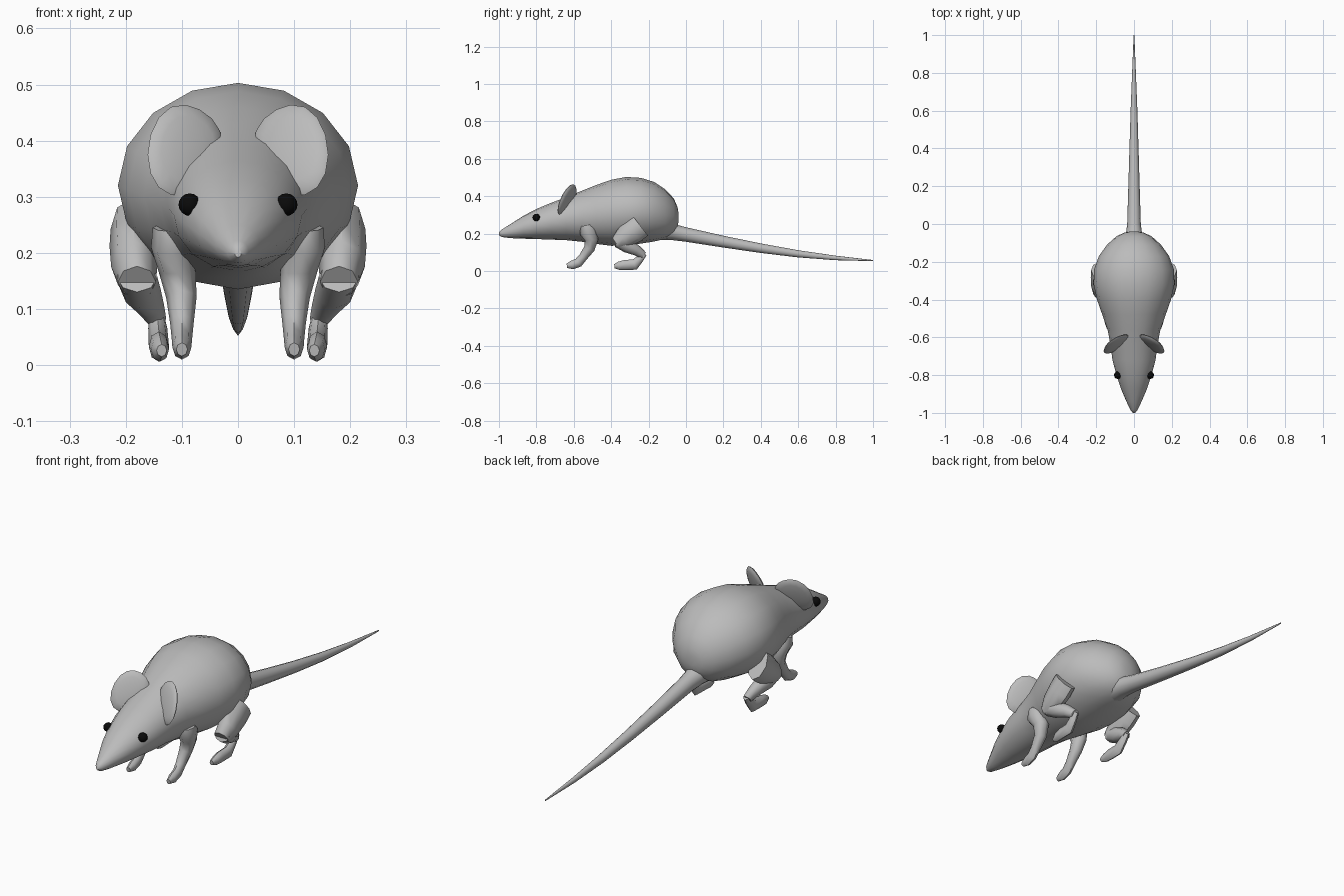
import bpy, bmesh, math
from mathutils import Vector, Matrix

cube = bpy.data.objects.get("Cube")
if cube:
    bpy.data.objects.remove(cube, do_unlink=True)


def material(name, rgb):
    m = bpy.data.materials.new(name)
    m.use_nodes = True
    m.diffuse_color = (*rgb, 1)
    m.node_tree.nodes["Principled BSDF"].inputs["Base Color"].default_value = (*rgb, 1)
    return m


FUR = material("grey fur", (0.5, 0.5, 0.5))
BLACK = material("black eye", (0.003, 0.003, 0.003))


def finish(name, bm, mat, angle=50):
    bmesh.ops.recalc_face_normals(bm, faces=bm.faces)
    me = bpy.data.meshes.new(name)
    bm.to_mesh(me)
    bm.free()
    me.materials.append(mat)
    ob = bpy.data.objects.new(name, me)
    bpy.context.collection.objects.link(ob)
    bpy.ops.object.select_all(action='DESELECT')
    ob.select_set(True)
    bpy.context.view_layer.objects.active = ob
    bpy.ops.object.shade_smooth_by_angle(angle=math.radians(angle))
    return ob


def loft(name, stations, sides, side=1, upright=False):
    """Skin elliptical rings; a station is x, y, z, half width, half depth."""
    bm = bmesh.new()
    centres = [Vector((s[0] * side, s[1], s[2])) for s in stations]
    rings = []
    for i, (c, s) in enumerate(zip(centres, stations)):
        t = centres[min(i + 1, len(centres) - 1)] - centres[max(i - 1, 0)]
        t.x = 0
        depth = Vector((0, 0, 1)) if upright else t.normalized().cross(Vector((1, 0, 0)))
        ring = []
        for k in range(sides):
            a = math.tau * k / sides
            ring.append(bm.verts.new(c + Vector((s[3] * math.sin(a), 0, 0)) + depth * s[4] * math.cos(a)))
        rings.append(ring)
    for r0, r1 in zip(rings, rings[1:]):
        for k in range(sides):
            j = (k + 1) % sides
            bm.faces.new((r0[k], r0[j], r1[j], r1[k]))
    bm.faces.new(rings[0])
    bm.faces.new(rings[-1])
    return finish(name, bm, FUR)


# Body and head: y, underside, top, half width
profile = [
    (-1.0, .192, .208, .006), (-.985, .182, .222, .019), (-.94, .176, .25, .04),
    (-.87, .173, .295, .07), (-.8, .171, .332, .093), (-.72, .168, .365, .114),
    (-.64, .165, .395, .124), (-.56, .157, .428, .14), (-.48, .145, .46, .168),
    (-.4, .135, .488, .196), (-.32, .137, .503, .214), (-.24, .147, .498, .211),
    (-.17, .158, .476, .186), (-.11, .172, .436, .143), (-.065, .198, .388, .093),
    (-.045, .235, .34, .05), (-.04, .265, .31, .02)]
loft("body", [(0, y, (lo + hi) / 2, w, (hi - lo) / 2) for y, lo, hi, w in profile],
     16, upright=True)

# Tail
loft("tail", [(0, -.14, .225, .07, .06), (0, -.07, .208, .045, .043), (0, 0, .195, .036, .038),
              (0, .2, .157, .03, .031), (0, .4, .122, .024, .025), (0, .6, .092, .018, .019),
              (0, .8, .07, .01, .012), (0, 1, .056, .002, .003)], 12)

fore = [(.118, -.53, .245, .034, .035), (.118, -.523, .21, .037, .046),
        (.108, -.505, .165, .033, .036), (.101, -.517, .12, .027, .029),
        (.1, -.55, .075, .021, .023), (.1, -.575, .045, .018, .025),
        (.1, -.61, .032, .017, .023), (.1, -.637, .028, .01, .012)]
thigh = [(.187, -.245, .243, .04, .068), (.186, -.285, .212, .043, .067),
         (.185, -.335, .175, .041, .056), (.18, -.375, .148, .034, .034)]
shin = [(.18, -.37, .158, .036, .03), (.174, -.315, .136, .036, .038),
        (.158, -.26, .108, .026, .028), (.146, -.226, .083, .018, .02)]
foot = [(.145, -.222, .093, .012, .014), (.143, -.245, .066, .017, .02),
        (.141, -.275, .034, .018, .029), (.141, -.325, .033, .018, .027),
        (.139, -.36, .028, .016, .022), (.136, -.383, .026, .009, .011)]

for label, side in (("left", 1), ("right", -1)):
    # Legs
    loft(label + "_front_leg", fore, 8, side)
    loft(label + "_thigh", thigh, 8, side)
    loft(label + "_shin", shin, 8, side)
    loft(label + "_hind_foot", foot, 8, side)

    # Ear: flat disc leaning back, narrowed towards the inner edge
    u = Vector((.067 * side, -.036, 0))
    v = Vector((0, .032, .081))
    n = u.cross(v).normalized() * .015
    centre = Vector((.094 * side, -.634, .383))
    bm = bmesh.new()
    bmesh.ops.create_uvsphere(bm, u_segments=16, v_segments=8, radius=1)
    for p in bm.verts:
        a, b, c = p.co
        p.co = centre + u * a + v * (b * (1 + .12 * a) - .1 * a * abs(a)) + n * c
    finish(label + "_ear", bm, FUR, 75)

    # Eye
    bm = bmesh.new()
    bmesh.ops.create_uvsphere(bm, u_segments=12, v_segments=8, radius=.02)
    bmesh.ops.transform(bm, verts=bm.verts,
                        matrix=Matrix.Translation((.086 * side, -.8, .286)))
    finish(label + "_eye", bm, BLACK)
